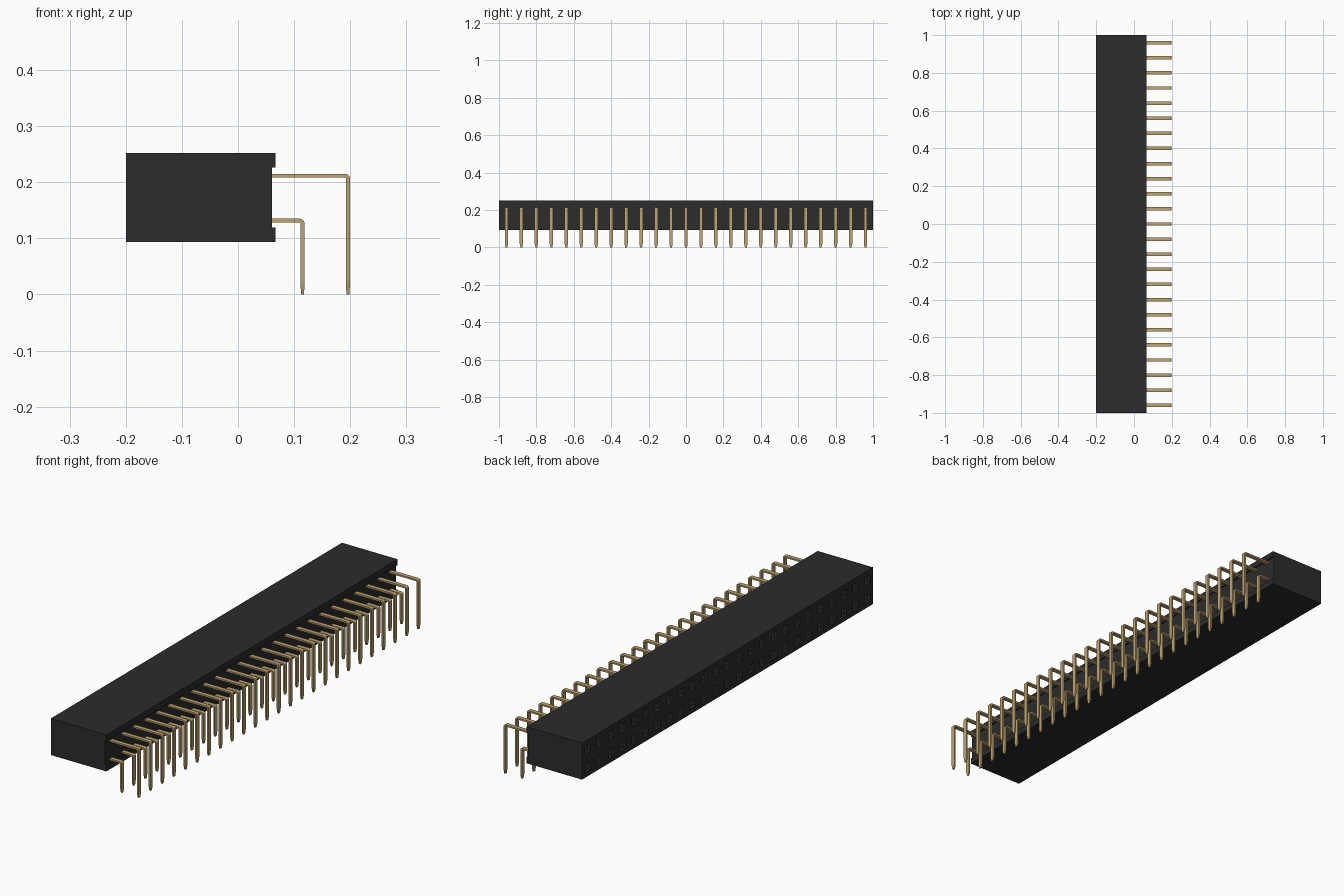
import bpy, bmesh, math
from mathutils import Vector

cube = bpy.data.objects.get("Cube")
if cube:
    bpy.data.objects.remove(cube)

PITCH, COUNT = 0.08, 25
ROWS = [(0.1315, 0.115), (0.2115, 0.196)]   # height of row, x of its legs


def material(name, rgb):
    m = bpy.data.materials.new(name)
    m.use_nodes = True
    m.diffuse_color = (*rgb, 1)
    m.node_tree.nodes["Principled BSDF"].inputs["Base Color"].default_value = (*rgb, 1)
    return m


def make_object(name, bm, mat):
    bmesh.ops.recalc_face_normals(bm, faces=bm.faces)
    mesh = bpy.data.meshes.new(name)
    bm.to_mesh(mesh)
    bm.free()
    mesh.materials.append(mat)
    ob = bpy.data.objects.new(name, mesh)
    bpy.context.collection.objects.link(ob)
    return ob


def loft(bm, rings):
    """Closed solid through rings of equal vertex count."""
    rings = [[bm.verts.new(p) for p in r] for r in rings]
    n = len(rings[0])
    for a, b in zip(rings, rings[1:]):
        for i in range(n):
            j = (i + 1) % n
            bm.faces.new((a[i], a[j], b[j], b[i]))
    bm.faces.new(rings[0])
    bm.faces.new(rings[-1])


black = material("black plastic", (0.025, 0.025, 0.025))
gold = material("gold contact", (0.52, 0.37, 0.165))
positions = [(i - (COUNT - 1) / 2) * PITCH for i in range(COUNT)]

# Housing: long block with a shallow channel along the pin side
profile = [(-0.2, 0.093), (0.067, 0.093), (0.067, 0.119), (0.061, 0.119),
           (0.061, 0.226), (0.067, 0.226), (0.067, 0.252), (-0.2, 0.252)]
bm = bmesh.new()
loft(bm, [[(x, y, z) for x, z in profile] for y in (-1, 1)])
housing = make_object("housing", bm, black)

# Sockets: funnel-mouthed square holes in the mating side
bm = bmesh.new()
for z, _ in ROWS:
    for y in positions:
        loft(bm, [[(x, y + sy * h, z + sz * h)
                   for sy, sz in ((-1, -1), (1, -1), (1, 1), (-1, 1))]
                  for x, h in ((-0.205, 0.022), (-0.193, 0.012), (-0.08, 0.012))])
cutter = make_object("socket_cutter", bm, black)
cutter.hide_render = True
mod = housing.modifiers.new("sockets", "BOOLEAN")
mod.operation, mod.solver, mod.object = "DIFFERENCE", "EXACT", cutter
bpy.context.view_layer.objects.active = housing
bpy.ops.object.modifier_apply(modifier=mod.name)
bpy.data.objects.remove(cutter)


# Pins: flat strip, bent down a right angle, with a tapered tip
def pin_rings(y, z, leg_x, t=0.0035, w=0.009, r=0.005):
    stations = [(Vector((0.05, y, z)), 0, w, t)]
    for k in range(5):
        a = math.pi / 2 * k / 4
        stations.append((Vector((leg_x - r + r * math.sin(a), y,
                                 z - r + r * math.cos(a))), a, w, t))
    stations += [(Vector((leg_x, y, 0.02)), math.pi / 2, w, t),
                 (Vector((leg_x, y, 0)), math.pi / 2, w * 0.55, t * 0.8)]
    rings = []
    for c, a, hw, ht in stations:
        out = Vector((math.sin(a), 0, math.cos(a))) * ht
        side = Vector((0, hw, 0))
        rings.append([c + out + side, c + out - side, c - out - side, c - out + side])
    return rings


for name, (z, leg_x) in zip(("lower_pins", "upper_pins"), ROWS):
    bm = bmesh.new()
    for y in positions:
        loft(bm, pin_rings(y, z, leg_x))
    make_object(name, bm, gold)
